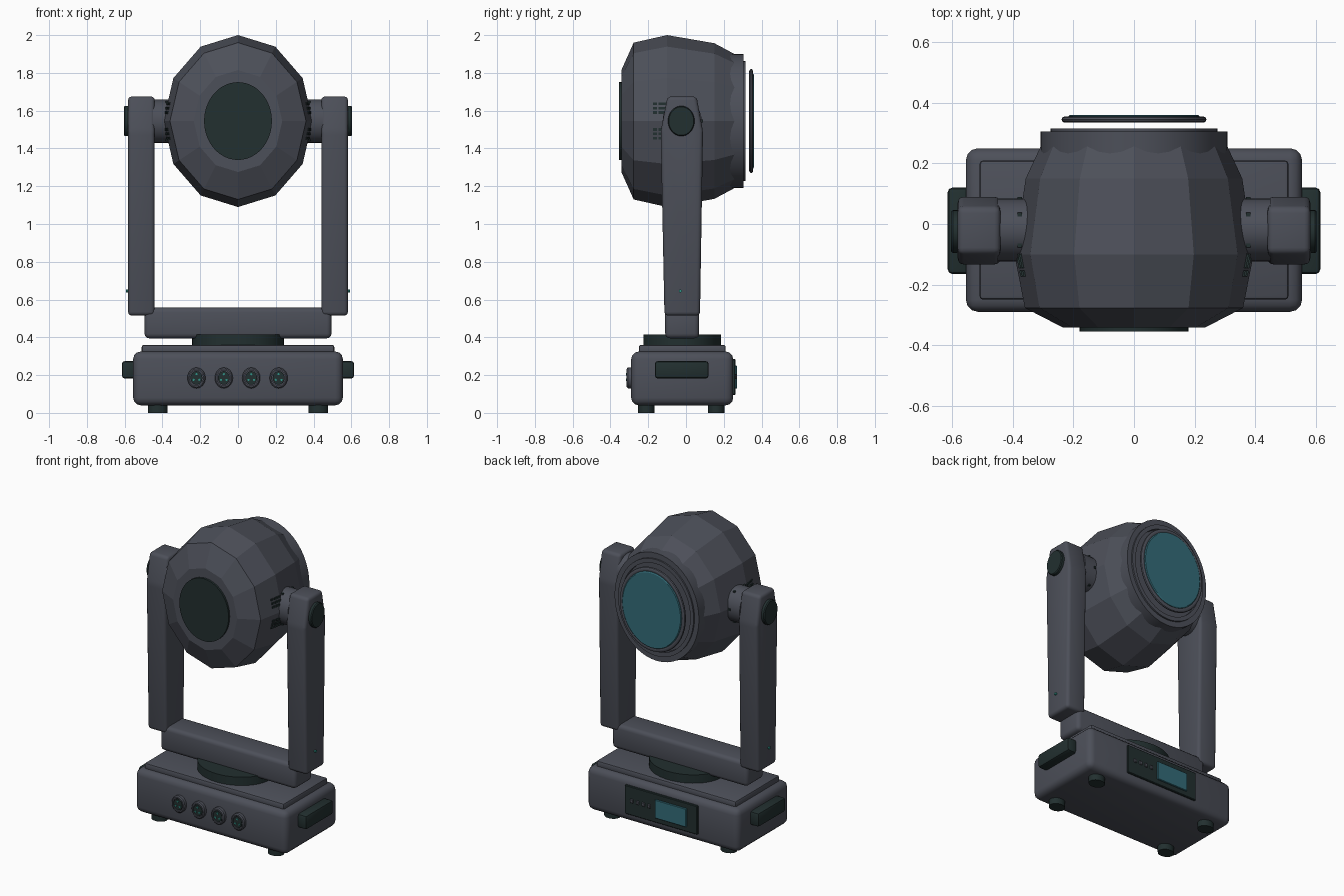
import bpy, bmesh, math
from mathutils import Matrix, Vector

if "Cube" in bpy.data.objects:
    bpy.data.objects.remove(bpy.data.objects["Cube"])


def material(name, rgb):
    m = bpy.data.materials.new(name)
    m.diffuse_color = (*rgb, 1)
    m.use_nodes = True
    m.node_tree.nodes["Principled BSDF"].inputs["Base Color"].default_value = m.diffuse_color
    return m


GREY = material("slate grey", (0.073, 0.079, 0.100))
DARK = material("dark green black", (0.016, 0.029, 0.029))
TEAL = material("teal glass", (0.034, 0.150, 0.190))
PIN = material("green light", (0.03, 0.30, 0.25))


def finish(name, bm, mat, smooth=True):
    bmesh.ops.recalc_face_normals(bm, faces=bm.faces)
    me = bpy.data.meshes.new(name)
    bm.to_mesh(me)
    bm.free()
    me.materials.append(mat)
    for p in me.polygons:
        p.use_smooth = smooth
    if smooth:
        me.set_sharp_from_angle(angle=math.radians(32))
    ob = bpy.data.objects.new(name, me)
    bpy.context.collection.objects.link(ob)
    return ob


def round_edges(bm, width, segments):
    if width:
        bmesh.ops.bevel(bm, geom=bm.edges[:], offset=width, segments=segments,
                        profile=0.5, affect='EDGES', clamp_overlap=True)


def box(name, lo, hi, mat, bevel=0.0, seg=3, turn=0.0):
    """Box between two corners, rounded, optionally turned about z."""
    lo, hi = Vector(lo), Vector(hi)
    bm = bmesh.new()
    bmesh.ops.create_cube(bm, size=1)
    bmesh.ops.scale(bm, vec=hi - lo, verts=bm.verts)
    round_edges(bm, bevel, seg)
    bmesh.ops.transform(bm, verts=bm.verts, matrix=Matrix.Translation((lo + hi) / 2)
                        @ Matrix.Rotation(turn, 4, 'Z'))
    return finish(name, bm, mat)


def lathe(name, profile, center, axis, mat, squash=1.0, sides=40, smooth=True, closed=False):
    """Revolve (radius, distance) points about an axis; squash narrows the first cross direction."""
    bm = bmesh.new()
    rings = []
    for r, t in profile:
        ring = []
        for i in range(sides):
            a = 2 * math.pi * i / sides
            u, v = squash * r * math.sin(a), r * math.cos(a)
            p = {'x': (t, u, v), 'y': (u, t, v), 'z': (u, v, t)}[axis]
            ring.append(bm.verts.new(Vector(p) + Vector(center)))
        rings.append(ring)
    pairs = list(zip(rings, rings[1:]))
    if closed:
        pairs.append((rings[-1], rings[0]))
    for a, b in pairs:
        for i in range(sides):
            j = (i + 1) % sides
            bm.faces.new((a[i], a[j], b[j], b[i]))
    if not closed:
        bm.faces.new(rings[0])
        bm.faces.new(rings[-1])
    return finish(name, bm, mat, smooth)


def disc(name, radius, t0, t1, center, axis, mat, **kw):
    return lathe(name, [(radius, t0), (radius, t1)], center, axis, mat, **kw)


# Base housing and its raised top plate
box("base", (-0.555, -0.29, 0.04), (0.555, 0.25, 0.325), GREY, 0.04)
box("base_top_plate", (-0.51, -0.25, 0.31), (0.51, 0.21, 0.36), GREY, 0.012, 2)

# Feet
for x in (-0.425, 0.425):
    for y in (-0.21, 0.16):
        disc("foot", 0.044, 0.0, 0.05, (x, y, 0), 'z', DARK, squash=1.18, sides=24)

# Turntable and yoke crossbar
disc("turntable", 0.206, 0.35, 0.415, (0, -0.02, 0), 'z', DARK, squash=1.18, sides=48)
box("yoke_crossbar", (-0.495, -0.11, 0.395), (0.495, 0.07, 0.557), GREY, 0.025)

# Sockets on the front of the base
for x in (-0.22, -0.075, 0.07, 0.215):
    at = (x, -0.29, 0.185)
    lathe("socket_ring", [(0.055, 0.01), (0.055, -0.018), (0.048, -0.024), (0.04, -0.024),
                          (0.04, -0.012)], at, 'y', GREY, squash=0.868, sides=24)
    disc("socket_core", 0.036, 0.0, -0.022, at, 'y', DARK, squash=0.868, sides=24)
    for k in range(3):
        a = math.radians(90 + 120 * k)
        disc("socket_pin", 0.006, -0.02, -0.027,
             (x + 0.017 * math.cos(a), -0.29, 0.185 + 0.02 * math.sin(a)), 'y', PIN, sides=8)

# Control panel, screen and buttons on the back of the base
box("control_panel", (-0.265, 0.24, 0.095), (0.265, 0.262, 0.285), DARK, 0.004, 1)
box("screen", (-0.19, 0.255, 0.128), (0.04, 0.271, 0.25), TEAL, 0.003, 1)
for i in range(4):
    x = 0.085 + 0.042 * i
    box("panel_button", (x - 0.011, 0.255, 0.18), (x + 0.011, 0.269, 0.205), GREY, 0.003, 1)

for s in (-1, 1):
    def span(a, b):
        return min(s * a, s * b), max(s * a, s * b)

    # Carry handle on each end of the base
    x0, x1 = span(0.54, 0.615)
    box("carry_handle", (x0, -0.165, 0.182), (x1, 0.12, 0.274), DARK, 0.015, 2)

    # Tapered yoke arm
    bm = bmesh.new()
    outline = [(-0.114, 0.515), (0.074, 0.515), (0.09, 1.49), (0.056, 1.675),
               (-0.098, 1.675), (-0.134, 1.49)]
    f = bm.faces.new([bm.verts.new((s * 0.441, y, z)) for y, z in outline])
    ext = bmesh.ops.extrude_face_region(bm, geom=[f])
    bmesh.ops.translate(bm, vec=(s * 0.141, 0, 0),
                        verts=[v for v in ext["geom"] if isinstance(v, bmesh.types.BMVert)])
    bmesh.ops.recalc_face_normals(bm, faces=bm.faces)
    round_edges(bm, 0.02, 3)
    finish("yoke_arm", bm, GREY)

    # Tilt pivot, its screws, outer cap and status light
    disc("tilt_pivot", 0.115, s * 0.33, s * 0.45, (0, -0.02, 1.545), 'x', GREY, squash=0.9)
    for k in range(6):
        a = math.radians(30 + 60 * k)
        y, z = -0.02 + 0.102 * math.sin(a), 1.545 + 0.113 * math.cos(a)
        x0, x1 = span(0.37, 0.384)
        box("pivot_screw", (x0, y - 0.007, z - 0.007), (x1, y + 0.007, z + 0.007), DARK)
    lathe("pivot_cap", [(0.08, s * 0.57), (0.08, s * 0.598), (0.075, s * 0.604)],
          (0, -0.025, 1.545), 'x', DARK, squash=0.88)
    disc("status_light", 0.008, s * 0.575, s * 0.592, (0, -0.03, 0.645), 'x', PIN, sides=10)

    # Cooling slots on the side of the head
    for up in (-1, 1):
        for d in (0.045, 0.068, 0.091):
            for y, half in ((-0.163, 0.01), (-0.122, 0.024)):
                x = s * (0.387 + 0.2 * (y + 0.14) - 0.233 * d)
                z = 1.545 + up * d
                box("cooling_slot", (x - 0.005, y - half, z - 0.007),
                    (x + 0.005, y + half, z + 0.007), DARK, turn=-s * 0.2)

# Faceted lamp head
HEAD = (0, 0, 1.545)
lathe("lamp_head", [(0.27, -0.342), (0.415, -0.277), (0.455, -0.10), (0.412, 0.15), (0.345, 0.275)],
      HEAD, 'y', GREY, squash=0.868, sides=12, smooth=False)
disc("head_front_disc", 0.206, -0.33, -0.355, HEAD, 'y', DARK, squash=0.872, sides=48)

# Lens collar, floating lens frame and lens
lathe("lens_collar", [(0.355, 0.2), (0.355, 0.305), (0.318, 0.305), (0.318, 0.315),
                      (0.29, 0.315), (0.29, 0.29)], HEAD, 'y', GREY, squash=0.868, sides=48)
frame = [(0.259 + 0.017 * math.cos(math.tau * k / 10), 0.345 + 0.011 * math.sin(math.tau * k / 10))
         for k in range(10)]
lathe("lens_frame", frame, HEAD, 'y', GREY, squash=0.868, sides=48, closed=True)
lathe("lens", [(0.25, 0.338), (0.25, 0.356), (0.244, 0.36)], HEAD, 'y', TEAL,
      squash=0.868, sides=48)
